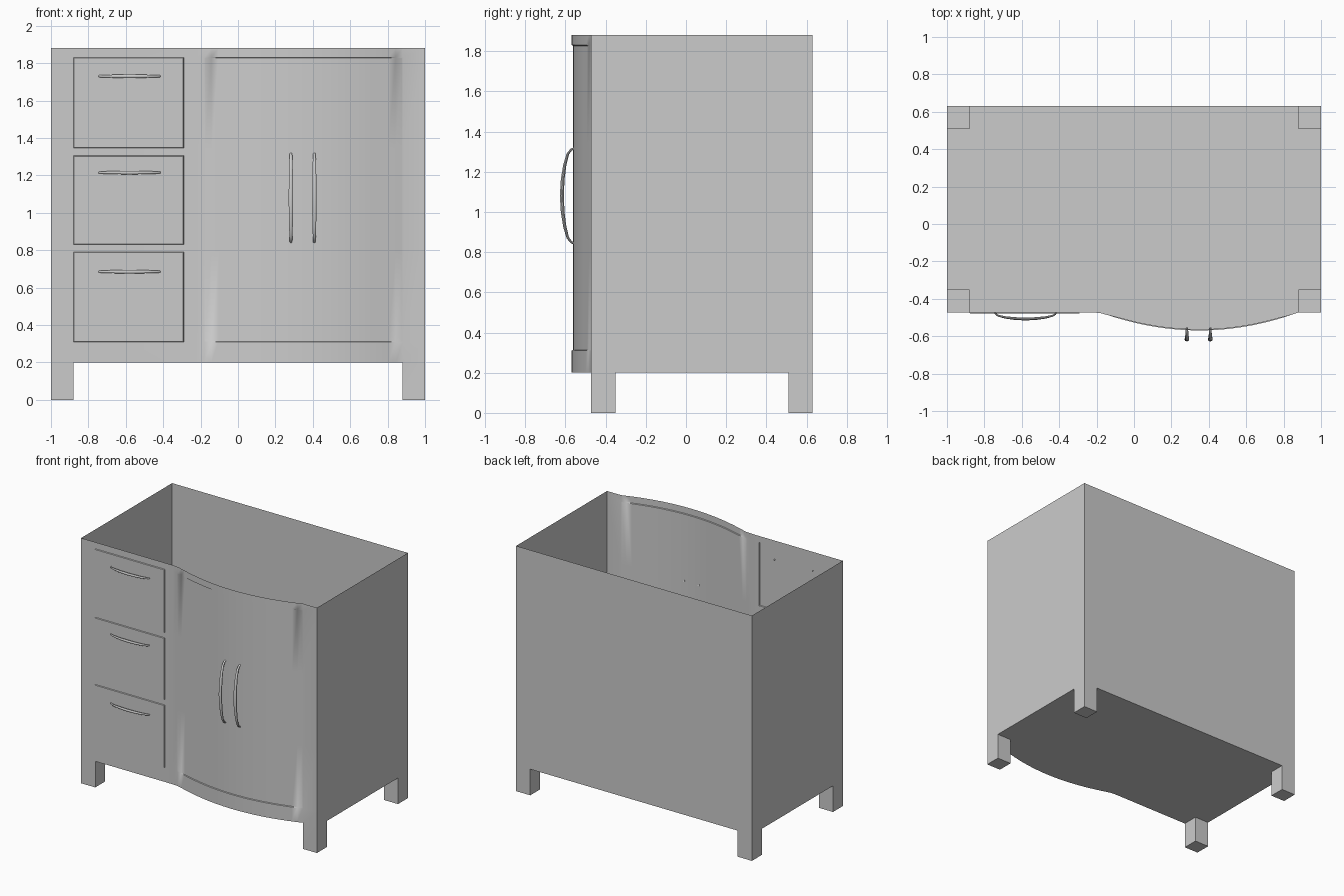
import bpy, bmesh, math

if "Cube" in bpy.data.objects:
    bpy.data.objects.remove(bpy.data.objects["Cube"])

FRONT, BACK, FLOOR, TOP, LEG = -0.472, 0.63, 0.2, 1.88, 0.12
BULGE, MID = 0.097, 0.35
DOOR_L, DOOR_R = -0.18, 0.88


def bow(x):
    """Front outline: flat on the left, easing into a bow over the door."""
    arc = 1 - ((x - MID) / (DOOR_R - MID)) ** 2
    k = 0.09  # soft blend on the left side only
    if x < MID:
        arc = (arc + math.sqrt(arc * arc + k * k)) / 2 - (math.sqrt(1 + k * k) - 1) / 2
        if x < -0.26:
            arc = 0
    return FRONT - BULGE * max(arc, 0)


def finish(name, bm, angle=30):
    me = bpy.data.meshes.new(name)
    bm.to_mesh(me)
    bm.free()
    ob = bpy.data.objects.new(name, me)
    bpy.context.collection.objects.link(ob)
    bpy.context.view_layer.objects.active = ob
    ob.select_set(True)
    bpy.ops.object.shade_smooth_by_angle(angle=math.radians(angle))
    ob.select_set(False)
    return ob


# Cabinet: thin open shell following the outline
drawers = [(0.31, 0.79), (0.83, 1.305), (1.345, 1.83)]
rows = [0, FLOOR] + [z for d in drawers for z in d] + [TOP]
N = 28
front_x = [-1, -0.88, -0.29, -0.26, -0.22]
front_x += [DOOR_L + (DOOR_R - DOOR_L) * i / N for i in range(N + 1)] + [1]
outline = [(x, bow(x) if x < DOOR_R else FRONT) for x in front_x]
outline += [(1, FRONT + LEG), (1, BACK - LEG), (1, BACK), (0.88, BACK), (-0.88, BACK),
            (-1, BACK), (-1, BACK - LEG), (-1, FRONT + LEG)]

bm = bmesh.new()


def face(*pts):
    return bm.faces.new([bm.verts.new(p) for p in pts])


for i, a in enumerate(outline):
    b = outline[(i + 1) % len(outline)]
    mx, my = (a[0] + b[0]) / 2, (a[1] + b[1]) / 2
    is_leg = abs(mx) > 0.88 and (my < FRONT + LEG or my > BACK - LEG)
    for z0, z1 in zip(rows, rows[1:]):
        if z0 > 0 or is_leg:
            face((*a, z0), (*b, z0), (*b, z1), (*a, z1))

# Legs: inner walls and feet, open into the shell above
for sx in (-1, 1):
    for yo, yi in ((FRONT, FRONT + LEG), (BACK, BACK - LEG)):
        xi = sx * 0.88
        face((xi, yo, 0), (xi, yi, 0), (xi, yi, FLOOR), (xi, yo, FLOOR))
        face((xi, yi, 0), (sx, yi, 0), (sx, yi, FLOOR), (xi, yi, FLOOR))
        face((sx, yo, 0), (xi, yo, 0), (xi, yi, 0), (sx, yi, 0))

# Floor with cut-out corners
floor = [p for p in outline if -0.881 < p[0] < 0.881 and p[1] < 0]
floor += [(0.88, FRONT + LEG), (1, FRONT + LEG), (1, BACK - LEG), (0.88, BACK - LEG),
          (0.88, BACK), (-0.88, BACK), (-0.88, BACK - LEG), (-1, BACK - LEG),
          (-1, FRONT + LEG), (-0.88, FRONT + LEG)]
face(*[(x, y, FLOOR) for x, y in reversed(floor)])
bmesh.ops.remove_doubles(bm, verts=bm.verts[:], dist=0.0005)


# Drawer fronts stand proud, the bowed door is slightly sunk
def panel(x0, x1, z0, z1, shift):
    bm.faces.ensure_lookup_table()
    sel = []
    for f in bm.faces:
        c = f.calc_center_median()
        if c.y < FRONT + 0.01 and x0 < c.x < x1 and z0 < c.z < z1:
            sel.append(f)
    bmesh.ops.inset_region(bm, faces=sel, thickness=0.003, use_even_offset=True)
    for v in {v for f in sel for v in f.verts}:
        v.co.y += shift(v.co.x)


for z0, z1 in drawers:
    panel(-0.88, -0.29, z0, z1, lambda x: -0.006)
panel(DOOR_L, DOOR_R, 0.31, 1.83,
      lambda x: 0.007 * max(0, min(1, (x - DOOR_L) / 0.1, (DOOR_R - x) / 0.1)))
finish("cabinet", bm)


# Bow handles: round bars swept along an arch
def handle(name, x, y, z, half, depth, r, upright):
    profile = [(-1, 0), (-0.97, 0.25), (-0.88, 0.52), (-0.65, 0.76), (-0.35, 0.93), (0, 1),
               (0.35, 0.93), (0.65, 0.76), (0.88, 0.52), (0.97, 0.25), (1, 0)]
    hb = bmesh.new()
    rings, sides = [], 10
    for i, (t, d) in enumerate(profile):
        p, q = profile[max(i - 1, 0)], profile[min(i + 1, len(profile) - 1)]
        tx, ty = (q[0] - p[0]) * half, -(q[1] - p[1]) * depth
        n = math.hypot(tx, ty)
        nx, ny = -ty / n, tx / n
        rr = r * (1 - 0.45 * t * t)
        ring = []
        for k in range(sides):
            a = 2 * math.pi * k / sides
            u = t * half + nx * rr * 0.85 * math.cos(a)
            vy = y - d * depth + ny * rr * 0.85 * math.cos(a)
            w = rr * 1.1 * math.sin(a)
            ring.append(hb.verts.new((x + w, vy, z + u) if upright else (x + u, vy, z + w)))
        rings.append(ring)
    for a, b in zip(rings, rings[1:]):
        for k in range(sides):
            hb.faces.new((a[k], a[(k + 1) % sides], b[(k + 1) % sides], b[k]))
    hb.faces.new(rings[0])
    hb.faces.new(rings[-1])
    bmesh.ops.recalc_face_normals(hb, faces=hb.faces[:])
    finish(name, hb, 40)


for i, z in enumerate((0.685, 1.215, 1.73)):
    handle(f"drawer_handle_{i + 1}", -0.58, FRONT, z, 0.165, 0.036, 0.009, False)
for side, x in (("left", 0.283), ("right", 0.408)):
    handle(f"door_handle_{side}", x, -0.556, 1.08, 0.237, 0.062, 0.0115, True)
